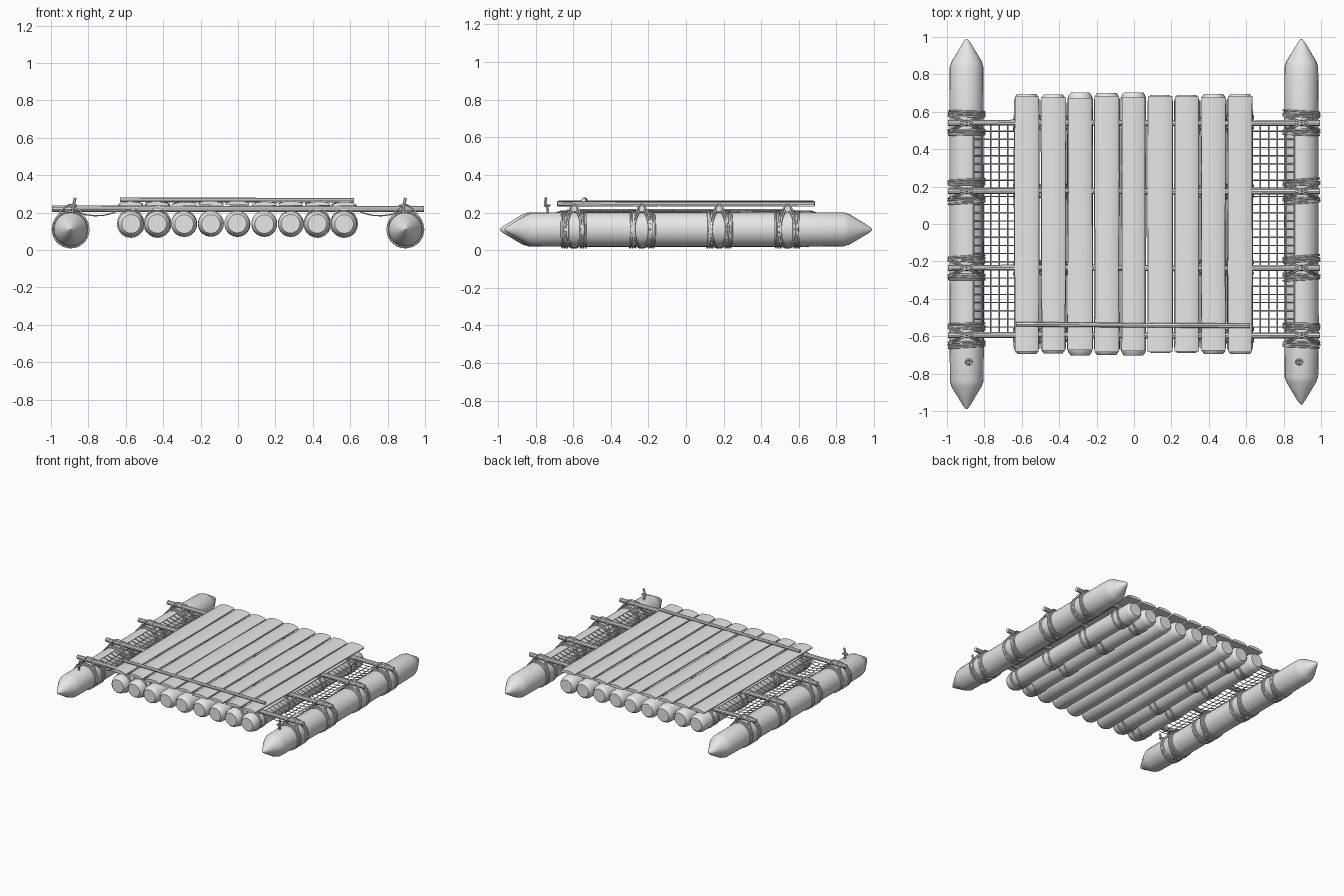
import bpy, bmesh, math, random
from mathutils import Vector

if "Cube" in bpy.data.objects:
    bpy.data.objects.remove(bpy.data.objects["Cube"])

random.seed(4)
wood = bpy.data.materials.new("weathered grey")
wood.diffuse_color = (0.8, 0.8, 0.8, 1)
wood.use_nodes = True
wood.node_tree.nodes["Principled BSDF"].inputs["Base Color"].default_value = wood.diffuse_color

BEAM_Y = (-0.595, -0.235, 0.175, 0.54)
LOG_X = [-0.573 + i * 0.1425 for i in range(9)]


def finish(name, bm, angle=35):
    bmesh.ops.recalc_face_normals(bm, faces=bm.faces)
    me = bpy.data.meshes.new(name)
    bm.to_mesh(me)
    bm.free()
    me.materials.append(wood)
    ob = bpy.data.objects.new(name, me)
    bpy.context.collection.objects.link(ob)
    bpy.ops.object.select_all(action='DESELECT')
    ob.select_set(True)
    bpy.context.view_layer.objects.active = ob
    bpy.ops.object.shade_smooth_by_angle(angle=math.radians(angle))
    return ob


def loft(bm, rings, capped=True, closed=False):
    """Skin a list of equal rings of points."""
    vr = [[bm.verts.new(p) for p in r] for r in rings]
    pairs = list(zip(vr, vr[1:])) + ([(vr[-1], vr[0])] if closed else [])
    n = len(vr[0])
    for a, b in pairs:
        for i in range(n):
            j = (i + 1) % n
            bm.faces.new((a[i], a[j], b[j], b[i]))
    if capped and not closed:
        bm.faces.new(vr[0])
        bm.faces.new(vr[-1])


def pole(name, x, z, profile, sides, wobble=0.0):
    """Turned log lying along y; profile holds (y, radius)."""
    bm = bmesh.new()
    rings = []
    for y, r in profile:
        dx, dz = random.uniform(-wobble, wobble), random.uniform(-wobble, wobble)
        rings.append([(x + dx + r * math.cos(2 * math.pi * i / sides), y,
                       z + dz + r * math.sin(2 * math.pi * i / sides)) for i in range(sides)])
    loft(bm, rings)
    return finish(name, bm)


def tube(bm, pts, r, closed=False, sides=5):
    """Rope following a list of points."""
    pts = [Vector(p) for p in pts]
    n, rings = len(pts), []
    for i, p in enumerate(pts):
        a = pts[i - 1] if closed or i else p
        b = pts[(i + 1) % n] if closed or i < n - 1 else p
        t = (b - a).normalized()
        ref = Vector((0, 1, 0)) if abs(t.y) < 0.8 else Vector((0, 0, 1))
        u = t.cross(ref).normalized()
        v = t.cross(u)
        rings.append([p + r * (math.cos(k * 2 * math.pi / sides) * u +
                               math.sin(k * 2 * math.pi / sides) * v) for k in range(sides)])
    loft(bm, rings, closed=closed)


def wrap(bm, x, z, y, rad, skew, bulge, r, n=28):
    """Rope loop round a log, slanted along y and lifted at the top."""
    pts = []
    for i in range(n):
        a = 2 * math.pi * i / n
        q = rad + bulge * max(0, math.sin(a)) ** 8
        pts.append((x + q * math.cos(a), y + skew * math.cos(a), z + q * math.sin(a)))
    tube(bm, pts, r, True)


# Outrigger floats with pointed ends
for side, s in (("left", -1), ("right", 1)):
    front = -0.99 if s < 0 else -0.965
    prof = [(front, 0.004), (front + 0.02, 0.02), (front + 0.12, 0.08), (front + 0.15, 0.09),
            (-0.6, 0.092), (0, 0.092), (0.6, 0.092), (0.84, 0.09), (0.87, 0.08),
            (0.97, 0.02), (0.99, 0.004)]
    pole(side + "_float", s * 0.895, 0.11, prof, 24, 0.001)

    # Lashings that tie each beam to the float
    bm = bmesh.new()
    for y in BEAM_Y:
        for e in (-1, 1):
            for k in range(3):
                wrap(bm, s * 0.895, 0.11, y + e * (0.036 + 0.013 * k), 0.096,
                     random.uniform(-0.008, 0.008), 0, 0.0055)
            for k in (0, 0.012):
                wrap(bm, s * 0.895, 0.11, y + k - 0.006, 0.097, e * 0.045, 0.036, 0.0055)
    finish(side + "_float_lashings", bm)

    # Sagging net between deck and float
    bm = bmesh.new()
    xs = [0.63 + 0.0455 * i for i in range(6)]
    y0, y1, rows = -0.595, 0.54, 26

    def net(x, y):
        u = (x - 0.63) / 0.2275
        return (s * x, y, 0.214 - 0.012 * u - 0.1 * u * (1 - u))
    for i in range(rows + 1):
        y = y0 + (y1 - y0) * i / rows
        tube(bm, [net(x, y) for x in xs], 0.0032, sides=4)
    for x in xs:
        tube(bm, [net(x, y0 + (y1 - y0) * i / 8) for i in range(9)], 0.0036, sides=4)
    finish(side + "_net", bm)

    # Little tie peg with a rope eye near the bow
    bm = bmesh.new()
    px = s * 0.883
    tube(bm, [(px, -0.735, 0.19), (px, -0.737, 0.225), (px + 0.006, -0.748, 0.25),
              (px + 0.012, -0.745, 0.278)], 0.008, sides=6)
    tube(bm, [(px + 0.017 * math.cos(a * math.pi / 5), -0.738 + 0.014 * math.sin(a * math.pi / 5), 0.238)
              for a in range(10)], 0.006, True)
    finish(side + "_tie_peg", bm)

# Hull logs with rounded-off ends
for i, x in enumerate(LOG_X):
    e = random.uniform(0.69, 0.705)
    prof = [(-e, 0.05), (-e + 0.012, 0.06), (-e + 0.035, 0.069), (-0.3, 0.069), (0.3, 0.069),
            (e - 0.035, 0.069), (e - 0.012, 0.06), (e, 0.05)]
    pole("hull_log_%d" % (i + 1), x, 0.14, prof, 20, 0.0015)

# Rope wraps on the outer hull logs
bm = bmesh.new()
for x in (LOG_X[0], LOG_X[1], LOG_X[7], LOG_X[8]):
    for y in BEAM_Y:
        for k in (-0.034, -0.022, 0.022, 0.034):
            wrap(bm, x, 0.14, y + k, 0.0715, random.uniform(-0.006, 0.006), 0, 0.0045, 20)
        for e in (-1, 1):
            wrap(bm, x, 0.14, y, 0.0715, e * 0.03, 0.026, 0.0045, 20)
finish("hull_log_lashings", bm)

# Cross beams
for i, y in enumerate(BEAM_Y):
    bm = bmesh.new()
    tube(bm, [(-0.995, y, 0.221), (-0.4, y + 0.003, 0.22), (0.3, y - 0.002, 0.22),
              (0.995, y, 0.22)], 0.0165, sides=10)
    finish("cross_beam_%d" % (i + 1), bm)

# Split-log deck planks: flat below, gently crowned on top
for i, x in enumerate(LOG_X):
    bm = bmesh.new()
    rings = []
    e = random.uniform(0.672, 0.685)
    lift = random.uniform(-0.002, 0.004)
    for y in (-e, -0.25, 0.25, e):
        w = 0.064 + random.uniform(-0.003, 0.003)
        t = random.uniform(-0.003, 0.003)
        sec = [(-w, 0.236), (w, 0.236), (w, 0.245)]
        sec += [(w * k, 0.259 - 0.011 * k * k) for k in (0.8, 0.4, 0, -0.4, -0.8)]
        sec += [(-w, 0.245)]
        rings.append([(x + a, y, z + lift + t * a / w) for a, z in sec])
    loft(bm, rings)
    finish("deck_plank_%d" % (i + 1), bm)

# Pole laid across the front of the deck
bm = bmesh.new()
tube(bm, [(-0.63, -0.536, 0.268), (0, -0.541, 0.267), (0.62, -0.544, 0.266)], 0.0125, sides=8)
finish("deck_front_pole", bm)
